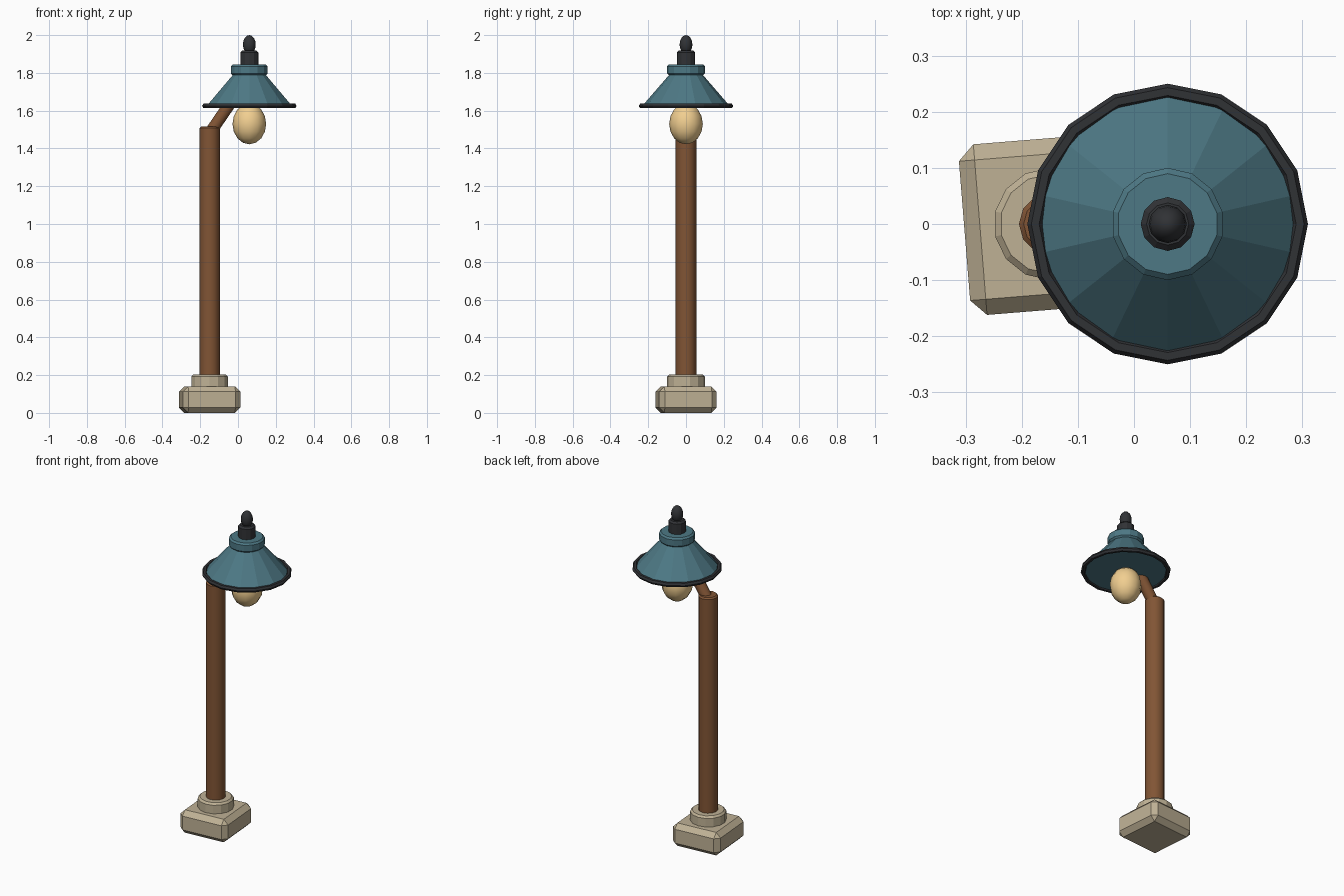
import bpy
import math
from mathutils import Vector

if "Cube" in bpy.data.objects:
    bpy.data.objects.remove(bpy.data.objects["Cube"])

POLE_X, LAMP_X = -0.15, 0.06


def material(name, rgb):
    m = bpy.data.materials.new(name)
    m.diffuse_color = (*rgb, 1)
    m.use_nodes = True
    m.node_tree.nodes["Principled BSDF"].inputs["Base Color"].default_value = m.diffuse_color
    return m


stone = material("stone", (0.52, 0.44, 0.30))
wood = material("wood", (0.22, 0.09, 0.035))
teal = material("teal_paint", (0.075, 0.19, 0.235))
iron = material("dark_iron", (0.03, 0.032, 0.036))
glow = material("warm_glass", (0.88, 0.62, 0.28))


def finish(name, mat, bevel=0, smooth=None):
    o = bpy.context.object
    o.name = name
    o.data.materials.append(mat)
    if smooth:
        bpy.ops.object.shade_smooth_by_angle(angle=math.radians(smooth))
    if bevel:
        b = o.modifiers.new("bevel", 'BEVEL')
        b.width, b.segments, b.limit_method = bevel, 1, 'ANGLE'
        b.angle_limit = math.radians(50)
    return o


def cylinder(name, mat, start, end, r, sides, bevel=0, r2=None, smooth=None):
    a, b = Vector(start), Vector(end)
    d = b - a
    bpy.ops.mesh.primitive_cone_add(
        vertices=sides, radius1=r, radius2=r if r2 is None else r2, depth=d.length,
        location=(a + b) / 2, rotation=(0, math.atan2(d.x, d.z), 0))
    return finish(name, mat, bevel, smooth)


def egg(name, mat, loc, rx, rz, segments, rings):
    bpy.ops.mesh.primitive_uv_sphere_add(segments=segments, ring_count=rings, radius=1, location=loc)
    bpy.context.object.scale = (rx, rx, rz)
    bpy.ops.object.transform_apply(location=False, rotation=False, scale=True)
    return finish(name, mat, smooth=60)


# Stone footing, slightly turned, with a round collar
bpy.ops.mesh.primitive_cube_add(size=1, location=(POLE_X, 0, 0.07), rotation=(0, 0, math.radians(4.6)))
bpy.context.object.scale = (0.305, 0.305, 0.14)
bpy.ops.object.transform_apply(location=False, rotation=False, scale=True)
finish("base_block", stone, 0.028)
cylinder("base_collar", stone, (POLE_X, 0, 0.12), (POLE_X, 0, 0.203), 0.1, 14, 0.011)

# Wooden post and slanted arm
cylinder("post", wood, (POLE_X, 0, 0.17), (POLE_X, 0, 1.515), 0.055, 12, 0.008, smooth=40)
cylinder("arm", wood, (-0.15, 0, 1.48), (-0.02, 0, 1.67), 0.033, 10, 0.005, smooth=40)

# Lamp shade with rim and cap
cylinder("shade", teal, (LAMP_X, 0, 1.62), (LAMP_X, 0, 1.80), 0.236, 14, r2=0.08)
bpy.ops.mesh.primitive_torus_add(location=(LAMP_X, 0, 1.625), major_segments=16, minor_segments=6,
                                 major_radius=0.236, minor_radius=0.014)
finish("shade_rim", iron)
cylinder("shade_cap", teal, (LAMP_X, 0, 1.787), (LAMP_X, 0, 1.845), 0.1, 14, 0.01)

# Finial and bulb
cylinder("finial_neck", iron, (LAMP_X, 0, 1.83), (LAMP_X, 0, 1.918), 0.048, 12, 0.01)
egg("finial_tip", iron, (LAMP_X, 0, 1.95), 0.034, 0.05, 12, 8)
egg("bulb", glow, (LAMP_X, 0, 1.53), 0.089, 0.108, 12, 8)
